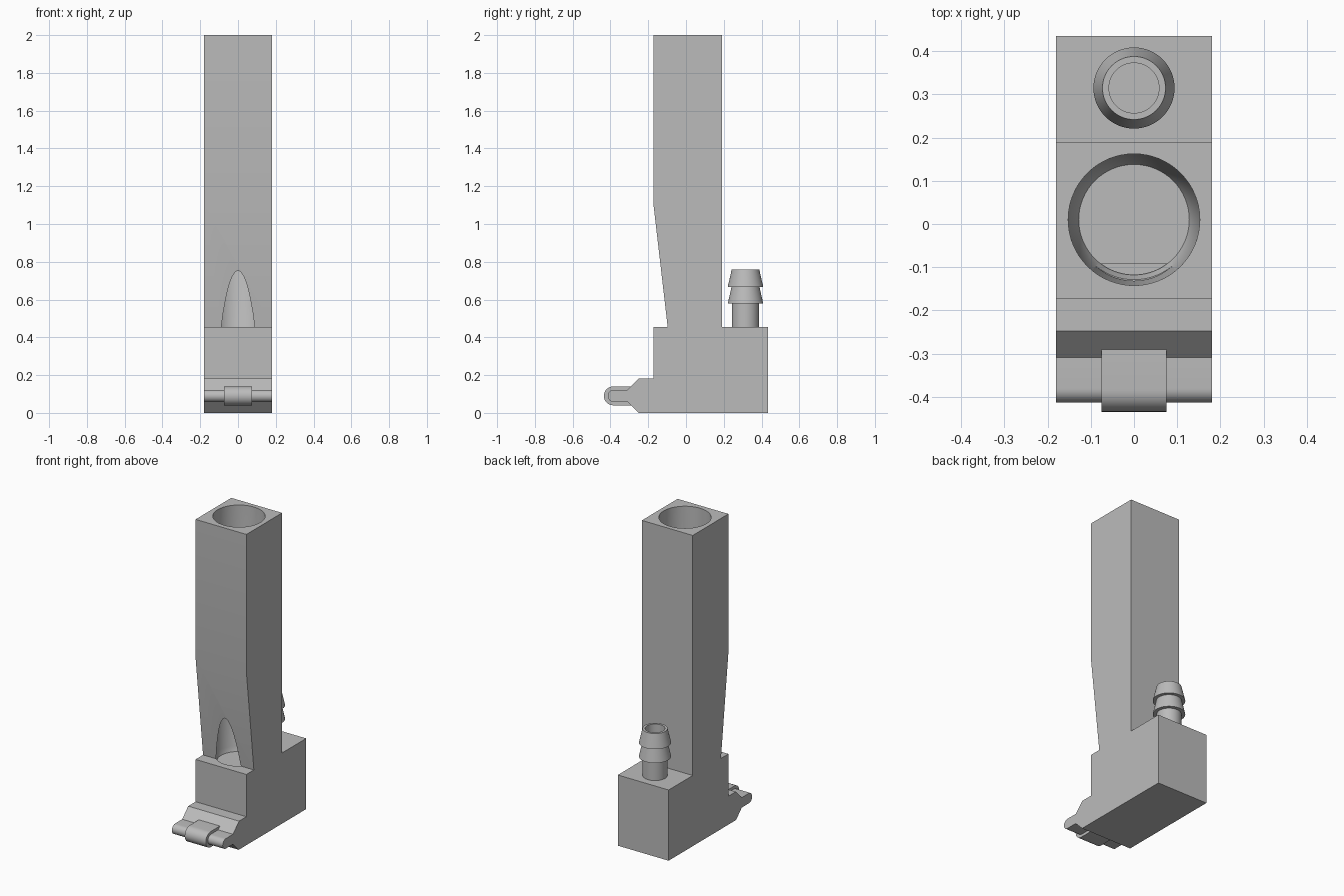
import bpy
import bmesh
import math

cube = bpy.data.objects.get("Cube")
if cube:
    bpy.data.objects.remove(cube, do_unlink=True)

grey = bpy.data.materials.new("plain grey")
grey.use_nodes = True
COLOR = (0.5, 0.5, 0.5, 1)
grey.diffuse_color = COLOR
grey.node_tree.nodes["Principled BSDF"].inputs["Base Color"].default_value = COLOR

HALF = 0.181        # half width of the body
BORE_Y = 0.01       # pipe bore centre
BARB_Y = 0.315      # hose barb centre
LEDGE = 0.455       # top of the block


def finish(bm, name):
    bmesh.ops.recalc_face_normals(bm, faces=bm.faces)
    mesh = bpy.data.meshes.new(name)
    bm.to_mesh(mesh)
    bm.free()
    mesh.materials.append(grey)
    obj = bpy.data.objects.new(name, mesh)
    bpy.context.collection.objects.link(obj)
    return obj


def prism(name, points, axis, start, end):
    """Extrude a closed profile: (y, z) along x, or (x, y) along z."""
    bm = bmesh.new()
    place = (lambda a, b: (start, a, b)) if axis == "x" else (lambda a, b: (a, b, start))
    face = bm.faces.new([bm.verts.new(place(a, b)) for a, b in points])
    moved = bmesh.ops.extrude_face_region(bm, geom=[face])["geom"]
    d = end - start
    vec = (d, 0, 0) if axis == "x" else (0, 0, d)
    bmesh.ops.translate(bm, vec=vec, verts=[v for v in moved if isinstance(v, bmesh.types.BMVert)])
    return finish(bm, name)


def lathe(name, profile, y, closed=False, steps=64):
    """Spin an (r, z) profile about a vertical axis; open profiles get end caps."""
    bm = bmesh.new()
    rings = []
    for r, z in profile:
        rings.append([bm.verts.new((r * math.cos(math.tau * i / steps),
                                    y + r * math.sin(math.tau * i / steps), z))
                      for i in range(steps)])
    pairs = list(zip(rings, rings[1:]))
    if closed:
        pairs.append((rings[-1], rings[0]))
    else:
        bm.faces.new(rings[0])
        bm.faces.new(rings[-1])
    for a, b in pairs:
        for i in range(steps):
            j = (i + 1) % steps
            bm.faces.new((a[i], a[j], b[j], b[i]))
    return finish(bm, name)


def cut(obj, cutter):
    mod = obj.modifiers.new("cut", "BOOLEAN")
    mod.operation = "DIFFERENCE"
    mod.solver = "EXACT"
    mod.object = cutter
    cutter.hide_render = True
    bpy.context.view_layer.objects.active = obj
    bpy.ops.object.modifier_apply(modifier=mod.name)
    bpy.data.objects.remove(cutter, do_unlink=True)


def nose(y, z, r, steps=16):
    """Half-round front end, from top to bottom."""
    return [(y - r * math.sin(math.pi * i / steps), z + r * math.cos(math.pi * i / steps))
            for i in range(steps + 1)]


# Pipe, block and hinge foot as one side profile
BAR_Z = 0.09
side = [(0.435, 0), (0.435, LEDGE), (0.19, LEDGE), (0.19, 2), (-0.173, 2),
        (-0.173, 1.11), (-0.097, LEDGE), (-0.173, LEDGE), (-0.173, 0.183),
        (-0.248, 0.183), (-0.309, 0.122)]
side += nose(-0.382, BAR_Z, 0.032) + [(-0.309, 0.058), (-0.251, 0)]
body = prism("pipe_body", side, "x", -HALF, HALF)

# Tapered bore, which opens the mouth in the sloped front
cut(body, lathe("bore_cutter", [(0.128, 0.425), (0.139, LEDGE), (0.1525, 2.01)], BORE_Y))

# Narrow air slit in front of the bore floor
half_angle = math.acos(0.101 / 0.127)
arc = [-math.pi / 2 + half_angle * (i / 8 - 1) for i in range(17)]
slit = [(0.127 * math.cos(a), BORE_Y + 0.127 * math.sin(a)) for a in arc]
cut(body, prism("slit_cutter", slit, "z", 0.2, 0.44))

# Air passage from the hose barb to the slit
cut(body, lathe("inlet_cutter", [(0.058, 0.2), (0.058, 0.5)], BARB_Y))
passage = [(-0.1, 0.21), (BARB_Y, 0.21), (BARB_Y, 0.29), (-0.1, 0.29)]
cut(body, prism("passage_cutter", passage, "x", -0.04, 0.04))

# Hose barb with two flared rings
barb = [(0.058, LEDGE - 0.01), (0.072, LEDGE - 0.01), (0.072, 0.578), (0.094, 0.578),
        (0.074, 0.667), (0.094, 0.667), (0.073, 0.758), (0.058, 0.758)]
hose_barb = lathe("hose_barb", barb, BARB_Y, closed=True)

# Thick sleeve around the middle of the hinge bar
sleeve = [(-0.288, 0.14)] + nose(-0.385, BAR_Z, 0.05) + [(-0.291, 0.04), (-0.27, BAR_Z)]
hinge_sleeve = prism("hinge_sleeve", sleeve, "x", -0.075, 0.075)

for obj in (body, hose_barb, hinge_sleeve):
    bpy.ops.object.select_all(action="DESELECT")
    obj.select_set(True)
    bpy.context.view_layer.objects.active = obj
    bpy.ops.object.shade_smooth_by_angle(angle=math.radians(30))
